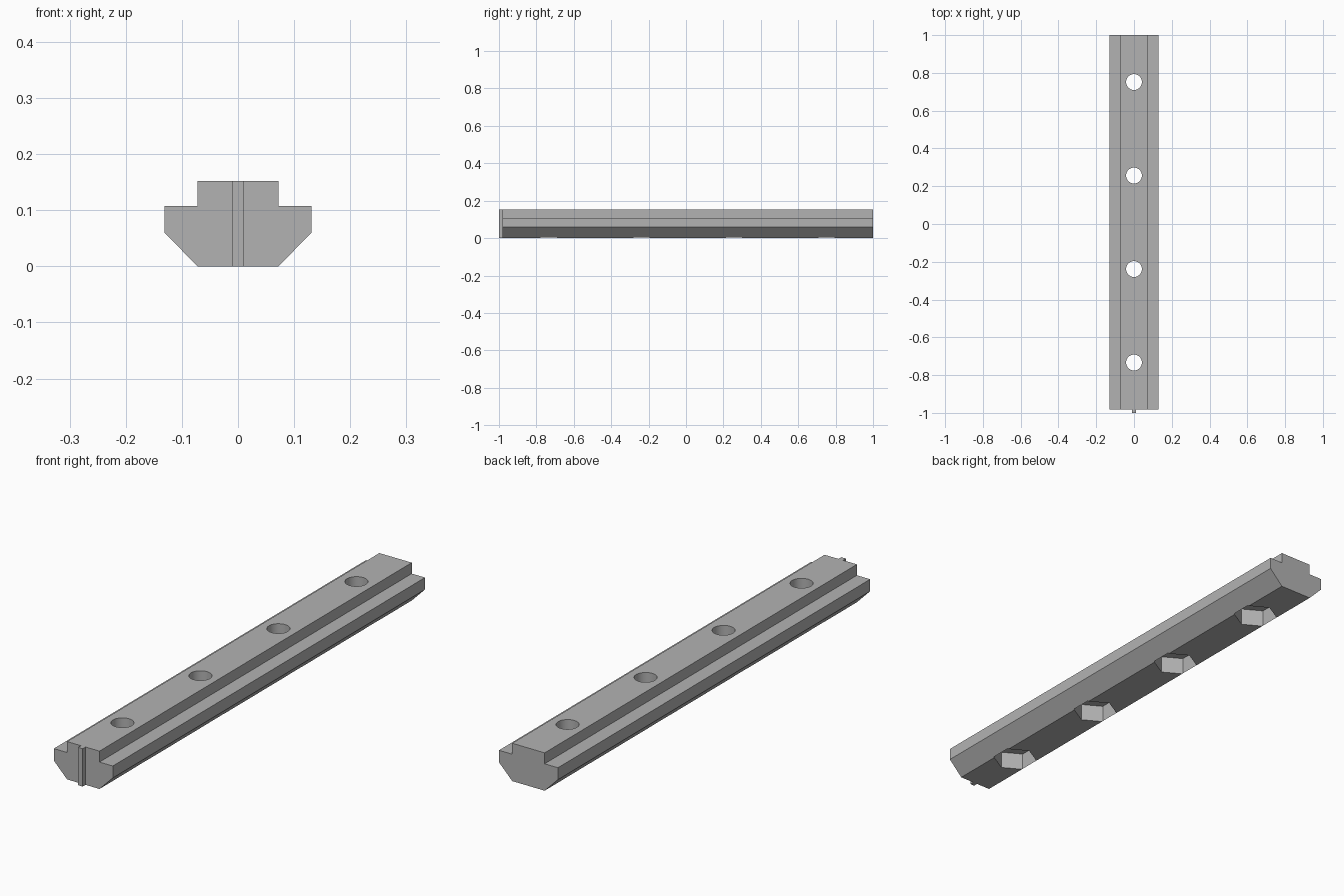
import bpy, bmesh, math

cube = bpy.data.objects.get("Cube")
if cube:
    bpy.data.objects.remove(cube, do_unlink=True)

FRONT, BACK, TAB_FRONT = -0.982, 1.0, -1.0
HEIGHT = 0.152
HOLE_PITCH = 0.495
MIDDLE = (FRONT + BACK) / 2

grey = bpy.data.materials.new("plain grey")
grey.use_nodes = True
colour = (0.45, 0.45, 0.45, 1)
grey.diffuse_color = colour
grey.node_tree.nodes["Principled BSDF"].inputs["Base Color"].default_value = colour


def extrude_along_y(name, profile, y0, y1):
    """Solid with an x-z outline, running from y0 to y1."""
    bm = bmesh.new()
    face = bm.faces.new([bm.verts.new((x, y0, z)) for x, z in profile])
    grown = bmesh.ops.extrude_face_region(bm, geom=[face])["geom"]
    verts = [v for v in grown if isinstance(v, bmesh.types.BMVert)]
    bmesh.ops.translate(bm, verts=verts, vec=(0, y1 - y0, 0))
    bmesh.ops.recalc_face_normals(bm, faces=bm.faces)
    mesh = bpy.data.meshes.new(name)
    bm.to_mesh(mesh)
    bm.free()
    mesh.materials.append(grey)
    obj = bpy.data.objects.new(name, mesh)
    bpy.context.collection.objects.link(obj)
    return obj


def cut_prism(target, sides, radius, y, z0, z1):
    """Cut a vertical prism, one corner towards y, out of the target."""
    bpy.ops.mesh.primitive_cylinder_add(
        vertices=sides, radius=radius, depth=z1 - z0,
        location=(0, y, (z0 + z1) / 2), rotation=(0, 0, math.pi / 2 if sides > 6 else 0))
    cutter = bpy.context.object
    cutter.hide_render = True
    cutter.data.materials.append(grey)
    mod = target.modifiers.new("cut", "BOOLEAN")
    mod.operation, mod.solver, mod.object = "DIFFERENCE", "EXACT", cutter
    bpy.context.view_layer.objects.active = target
    bpy.ops.object.modifier_apply(modifier=mod.name)
    bpy.data.objects.remove(cutter, do_unlink=True)


# Stepped and chamfered rail, mirrored from its half outline
half = [(0.072, 0), (0.131, 0.06), (0.131, 0.108), (0.072, 0.108), (0.072, HEIGHT)]
outline = half + [(-x, z) for x, z in reversed(half)]
rail = extrude_along_y("rail", outline, FRONT, BACK)

# Screw holes with hexagonal nut pockets underneath
for i in range(4):
    y = MIDDLE + (i - 1.5) * HOLE_PITCH
    cut_prism(rail, 6, 0.086, y, -0.05, 0.07)
    cut_prism(rail, 48, 0.042, y, 0.03, 0.25)

# Narrow rib on the front end
rib = [(0.01, 0), (0.01, HEIGHT), (-0.01, HEIGHT), (-0.01, 0)]
extrude_along_y("end_rib", rib, TAB_FRONT, FRONT)

bpy.ops.object.select_all(action="DESELECT")
rail.select_set(True)
bpy.context.view_layer.objects.active = rail
bpy.ops.object.shade_smooth_by_angle(angle=math.radians(30))
